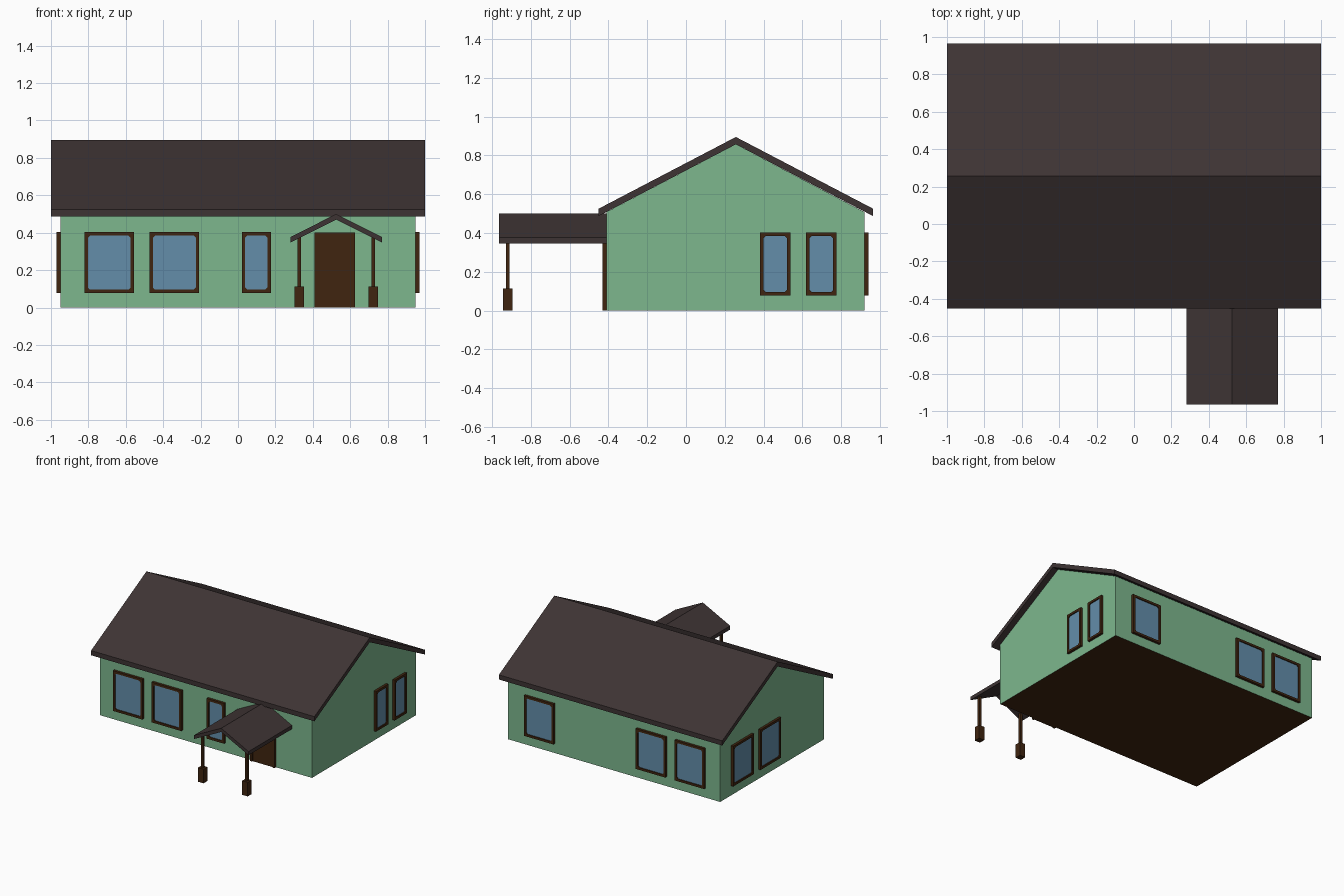
import bpy, bmesh, math
from mathutils import Matrix, Vector

if "Cube" in bpy.data.objects:
    bpy.data.objects.remove(bpy.data.objects["Cube"])


def material(name, rgb):
    m = bpy.data.materials.new(name)
    m.diffuse_color = (*rgb, 1)
    m.use_nodes = True
    m.node_tree.nodes["Principled BSDF"].inputs["Base Color"].default_value = m.diffuse_color
    return m


GREEN = material("green_wall", (0.205, 0.474, 0.270))
ROOF = material("dark_roof", (0.048, 0.034, 0.034))
BROWN = material("brown_wood", (0.051, 0.0185, 0.0052))
GLASS = material("blue_glass", (0.125, 0.270, 0.402))


def add_object(name, mesh, mat, matrix=None):
    ob = bpy.data.objects.new(name, mesh)
    bpy.context.collection.objects.link(ob)
    mesh.materials.clear()
    mesh.materials.append(mat)
    if matrix is not None:
        ob.matrix_world = matrix
    return ob


def box(name, lo, hi, mat, matrix=None):
    lo, hi = Vector(lo), Vector(hi)
    bm = bmesh.new()
    bmesh.ops.create_cube(bm, size=1)
    for v in bm.verts:
        v.co = [(lo[i] + hi[i]) / 2 + v.co[i] * (hi[i] - lo[i]) for i in range(3)]
    me = bpy.data.meshes.new(name)
    bm.to_mesh(me)
    bm.free()
    return add_object(name, me, mat, matrix)


def prism(name, profile, axis, start, end, mat):
    """Sweep a (horizontal, z) profile along the x or y axis."""
    bm = bmesh.new()
    place = (lambda h, z, d: (d, h, z)) if axis == "x" else (lambda h, z, d: (h, d, z))
    face = bm.faces.new([bm.verts.new(place(h, z, start)) for h, z in profile])
    ext = bmesh.ops.extrude_face_region(bm, geom=[face])["geom"]
    step = Vector(place(0, 0, end - start))
    bmesh.ops.translate(bm, vec=step, verts=[g for g in ext if isinstance(g, bmesh.types.BMVert)])
    bmesh.ops.recalc_face_normals(bm, faces=bm.faces)
    me = bpy.data.meshes.new(name)
    bm.to_mesh(me)
    bm.free()
    return add_object(name, me, mat)


def chevron(mid, half, eave, apex, t):
    """Cross-section of a gable roof with vertical eave cuts."""
    return [(mid - half, eave - t), (mid - half, eave), (mid, apex), (mid + half, eave),
            (mid + half, eave - t), (mid, apex - t)]


def ring(name, outer, inner, depth, mat, matrix):
    """Flat frame with a hole, extruded from 0 to depth."""
    cu = bpy.data.curves.new(name, "CURVE")
    cu.dimensions, cu.fill_mode, cu.extrude = "2D", "BOTH", depth / 2
    for pts in (outer, inner):
        if not pts:
            continue
        sp = cu.splines.new("POLY")
        sp.points.add(len(pts) - 1)
        for p, (x, y) in zip(sp.points, pts):
            p.co = (x, y, 0, 1)
        sp.use_cyclic_u = True
    tmp = bpy.data.objects.new("tmp", cu)
    bpy.context.collection.objects.link(tmp)
    me = bpy.data.meshes.new_from_object(tmp.evaluated_get(bpy.context.evaluated_depsgraph_get()))
    bpy.data.objects.remove(tmp)
    me.name = name
    bm = bmesh.new()
    bm.from_mesh(me)
    bmesh.ops.remove_doubles(bm, verts=bm.verts, dist=1e-5)
    bmesh.ops.recalc_face_normals(bm, faces=bm.faces)
    bm.to_mesh(me)
    bm.free()
    me.transform(Matrix.Translation((0, 0, depth / 2)))
    me.shade_flat()
    return add_object(name, me, mat, matrix)


def wall_matrix(x, y, z, angle):
    """Local x along the wall, local y up, local z outward."""
    return (Matrix.Translation((x, y, z)) @ Matrix.Rotation(math.radians(angle), 4, "Z")
            @ Matrix.Rotation(math.radians(90), 4, "X"))


def window(name, x, y, width, angle):
    m = wall_matrix(x, y, 0.24, angle)
    w, h = width / 2, 0.163
    a, b, c = w - 0.018, h - 0.018, 0.012
    outer = [(-w, -h), (w, -h), (w, h), (-w, h)]
    inner = [(-a + c, -b), (a - c, -b), (a, -b + c), (a, b - c),
             (a - c, b), (-a + c, b), (-a, b - c), (-a, -b + c)]
    ring(name + "_frame", outer, inner, 0.02, BROWN, m)
    box(name + "_glass", (-w + 0.01, -h + 0.01, 0.003), (w - 0.01, h - 0.01, 0.012), GLASS, m)


# House body with gable ends and a brown underside
F, B, SX, MID = -0.41, 0.92, 0.95, 0.257
walls = prism("house_walls", [(F, 0), (B, 0), (B, 0.508), (MID, 0.857), (F, 0.508)],
              "x", -SX, SX, GREEN)
walls.data.materials.append(BROWN)
for p in walls.data.polygons:
    if p.normal.z < -0.9:
        p.material_index = 1

# Main roof and porch roof
prism("main_roof", chevron(MID, 0.708, 0.525, 0.895, 0.038), "x", -1, 1, ROOF)
PX = 0.525
prism("porch_roof", chevron(PX, 0.245, 0.377, 0.5, 0.03), "y", -0.965, F, ROOF)

# Porch posts on square bases
for side, s in (("left", -1), ("right", 1)):
    px, py = PX + s * 0.198, -0.919
    box(f"porch_post_{side}", (px - 0.01, py - 0.01, 0.1), (px + 0.01, py + 0.01, 0.38), BROWN)
    box(f"porch_post_base_{side}", (px - 0.025, py - 0.025, 0), (px + 0.025, py + 0.025, 0.113), BROWN)

# Front door: frame open at the bottom, with a panel set back
door = wall_matrix(0.518, F, 0, 0)
ring("door_frame", [(-0.108, 0), (-0.108, 0.4), (0.108, 0.4), (0.108, 0), (0.09, 0),
                    (0.09, 0.385), (-0.09, 0.385), (-0.09, 0)], None, 0.02, BROWN, door)
box("door_panel", (-0.092, 0, 0), (0.092, 0.387, 0.012), BROWN, door)

# Windows on all four walls
for i, (x, w) in enumerate(((-0.688, 0.265), (-0.34, 0.265), (0.098, 0.155))):
    window(f"front_window_{i + 1}", x, F, w, 0)
for i, x in enumerate((-0.688, -0.34, 0.662)):
    window(f"back_window_{i + 1}", x, B, 0.265, 180)
for i, y in enumerate((0.46, 0.698)):
    window(f"right_window_{i + 1}", SX, y, 0.157, 90)
for i, y in enumerate((0.30, 0.648)):
    window(f"left_window_{i + 1}", -SX, y, 0.265, -90)
